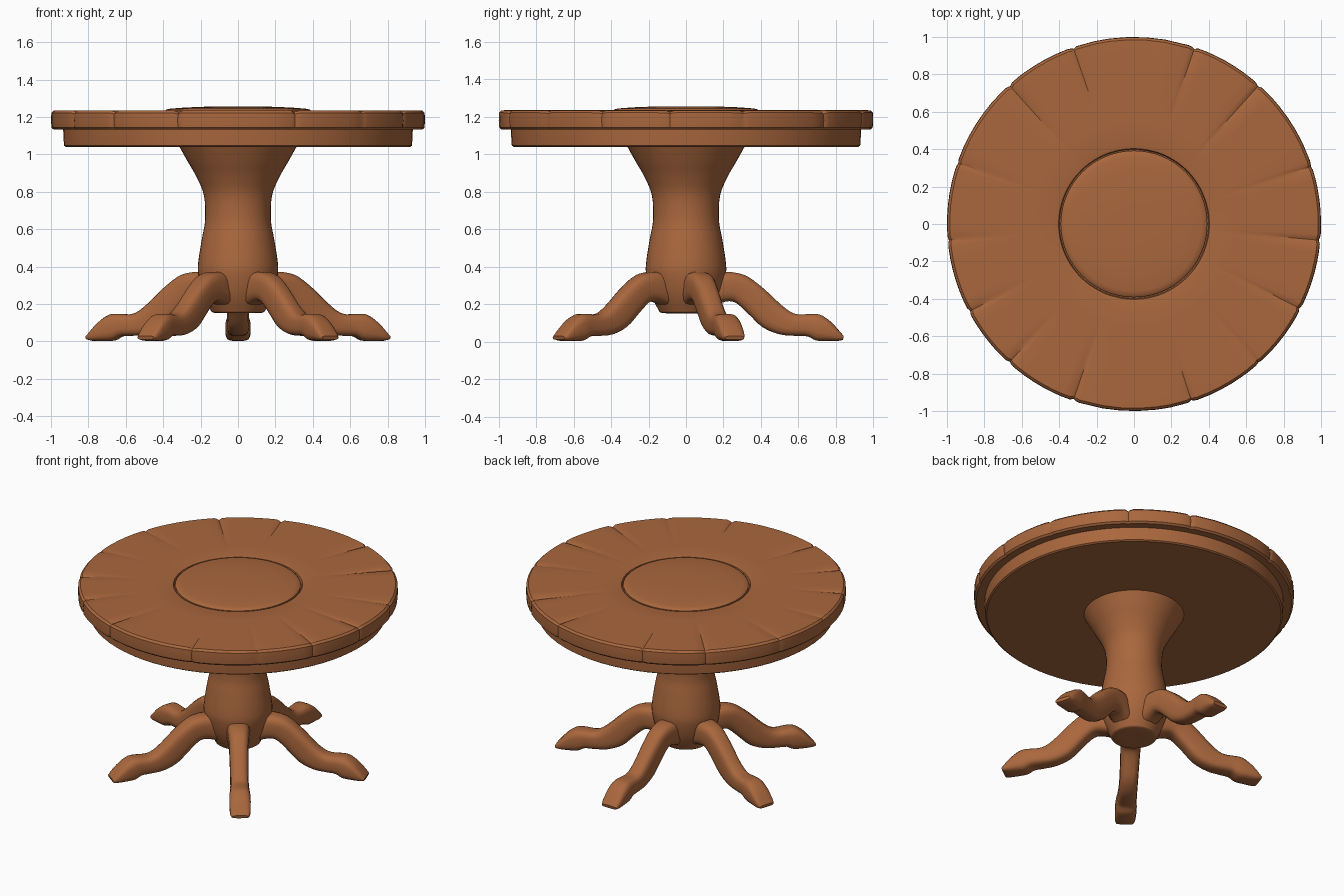
import bpy, bmesh, math, random

if "Cube" in bpy.data.objects:
    bpy.data.objects.remove(bpy.data.objects["Cube"])
random.seed(4)

wood = bpy.data.materials.new("brown wood")
wood.diffuse_color = (0.40, 0.136, 0.047, 1)
wood.use_nodes = True
wood.node_tree.nodes["Principled BSDF"].inputs["Base Color"].default_value = wood.diffuse_color


def make(name, rings, angle=35, closed_caps=True):
    """Loft a solid through equally sized rings of points."""
    bm = bmesh.new()
    loops = [[bm.verts.new(p) for p in ring] for ring in rings]
    n = len(loops[0])
    for a, b in zip(loops, loops[1:]):
        for i in range(n):
            j = (i + 1) % n
            bm.faces.new((a[i], a[j], b[j], b[i]))
    bm.faces.new(loops[0][::-1])
    bm.faces.new(loops[-1])
    bmesh.ops.recalc_face_normals(bm, faces=bm.faces)
    me = bpy.data.meshes.new(name)
    bm.to_mesh(me)
    bm.free()
    me.materials.append(wood)
    ob = bpy.data.objects.new(name, me)
    bpy.context.collection.objects.link(ob)
    bpy.ops.object.select_all(action='DESELECT')
    bpy.context.view_layer.objects.active = ob
    ob.select_set(True)
    bpy.ops.object.shade_smooth_by_angle(angle=math.radians(angle))
    return ob


def lathe(name, profile, n=64, angle=35):
    return make(name, [[(r * math.cos(2 * math.pi * i / n),
                         r * math.sin(2 * math.pi * i / n), z) for i in range(n)]
                       for r, z in profile], angle)


def spline(pts, steps):
    """Catmull-Rom smoothing of a list of tuples."""
    out = []
    q = [pts[0]] + pts + [pts[-1]]
    for k in range(1, len(q) - 2):
        for s in range(steps):
            t = s / steps
            out.append(tuple(
                0.5 * (2 * b + (c - a) * t + (2 * a - 5 * b + 4 * c - d) * t * t
                       + (3 * b - a - 3 * c + d) * t ** 3)
                for a, b, c, d in zip(*q[k - 1:k + 3])))
    return out + [pts[-1]]


# table top: worn disc with radial plank cracks that open towards the rim
cracks = [18, 48, 71, 109, 132, 161, 185, 208, 228, 251, 288, 312, 333, 355]
reach = {c: random.uniform(0.5, 0.72) for c in cracks}
depth = {c: random.uniform(0.006, 0.013) for c in cracks}
angles = []
for k, c in enumerate(cracks):
    nxt = cracks[(k + 1) % len(cracks)]
    span = (nxt - c) % 360
    angles += [(c, c, 1.0), (c + 0.7, c, 0.4), (c + 1.8, c, 0.0)]
    angles += [(c + span * f, c, 0.0) for f in (0.25, 0.4, 0.55, 0.7, 0.82)]
    angles += [(c + span - 1.2, nxt, 0.1)]


def top_ring(r, z, cut):
    ring = []
    for a, c, w in angles:
        t = max(0.0, (r - reach[c]) / (1 - reach[c])) * w * depth[c]
        rr = r - (t * 0.8 if r > 0.97 else 0)
        ar = math.radians(a)
        ring.append((rr * math.cos(ar), rr * math.sin(ar), z - t * cut))
    return ring


make("table_top", [top_ring(*p) for p in (
    (0.90, 1.132, 0), (0.985, 1.132, 0), (0.997, 1.143, 0), (1.0, 1.18, 0),
    (0.998, 1.222, 0.6), (0.985, 1.235, 1), (0.93, 1.236, 1), (0.85, 1.236, 1),
    (0.75, 1.236, 1), (0.65, 1.236, 1), (0.55, 1.236, 1), (0.42, 1.236, 0),
    (0.403, 1.232, 0), (0.398, 1.212, 0))], 30)

# raised, softly domed centre disc
lathe("centre_disc", [(0.392, 1.20), (0.392, 1.232), (0.383, 1.240), (0.36, 1.245),
                      (0.28, 1.251), (0.18, 1.255), (0.08, 1.256), (0.01, 1.256)])

# apron under the top
lathe("apron", [(0.01, 1.04), (0.92, 1.04), (0.93, 1.047), (0.933, 1.09),
                (0.935, 1.14), (0.01, 1.14)], 72)

# turned pedestal
lathe("pedestal", spline([(0.02, 0.152), (0.125, 0.153), (0.15, 0.175), (0.19, 0.26),
                          (0.213, 0.36), (0.212, 0.43), (0.193, 0.55), (0.176, 0.65),
                          (0.182, 0.78), (0.222, 0.88), (0.268, 0.96),
                          (0.318, 1.05)], 4), 40)

# five curved legs: upper point (r, z), lower point (r, z), half width
stations = [(0.10, 0.36, 0.10, 0.17, 0.075), (0.20, 0.372, 0.17, 0.20, 0.073),
            (0.27, 0.368, 0.23, 0.215, 0.068), (0.335, 0.345, 0.275, 0.20, 0.063),
            (0.42, 0.28, 0.34, 0.14, 0.06), (0.50, 0.205, 0.41, 0.075, 0.058),
            (0.555, 0.162, 0.50, 0.038, 0.058), (0.60, 0.146, 0.59, 0.03, 0.06),
            (0.66, 0.148, 0.65, 0.027, 0.063), (0.715, 0.145, 0.695, 0.005, 0.067),
            (0.77, 0.11, 0.76, 0.002, 0.067), (0.815, 0.062, 0.81, 0.003, 0.063),
            (0.842, 0.030, 0.838, 0.010, 0.054)]


def leg(name, deg):
    c, s = math.cos(math.radians(deg)), math.sin(math.radians(deg))
    rings = []
    for ru, zu, rl, zl, w in spline(stations, 3):
        ring = []
        for i in range(16):
            a = 2 * math.pi * (i + 0.5) / 16
            u = math.copysign(abs(math.cos(a)) ** 0.6, math.cos(a))
            v = math.copysign(abs(math.sin(a)) ** 0.6, math.sin(a))
            f = min(1, max(0, (v + 1) / 2))
            r = rl + (ru - rl) * f
            ring.append((r * c - u * w * s, r * s + u * w * c,
                         max(0.0, zl + (zu - zl) * f)))
        rings.append(ring)
    make(name, rings, 50)


for k in range(5):
    leg(f"leg_{k + 1}", 90 + 72 * k)
